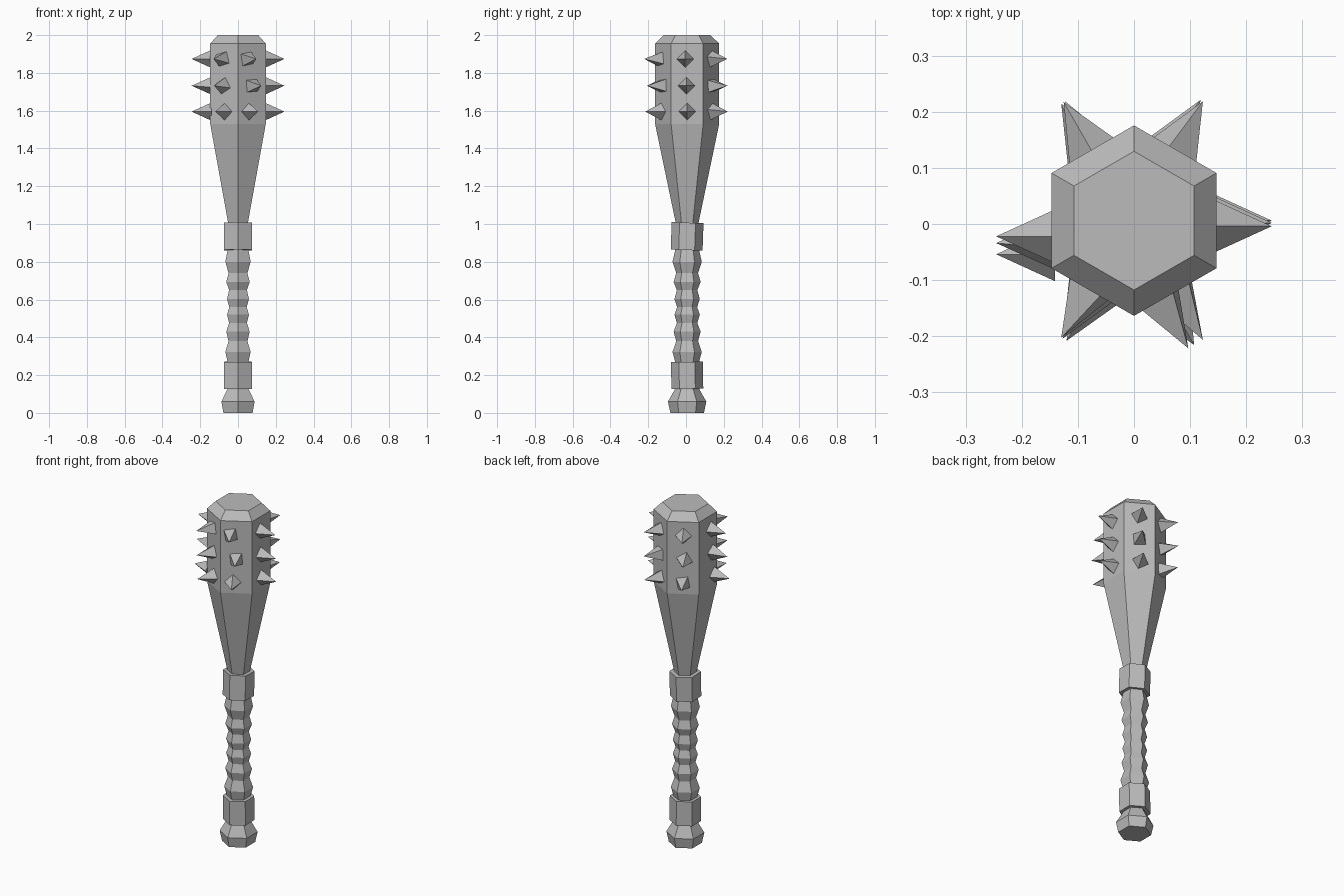
import bpy, bmesh
from math import radians, cos, sin, pi
from mathutils import Matrix, Vector

if "Cube" in bpy.data.objects:
    bpy.data.objects.remove(bpy.data.objects["Cube"])

CENTRE_Y = 0.006
APOTHEM = cos(pi / 6)

grey = bpy.data.materials.new("plain grey")
grey.use_nodes = True
grey.diffuse_color = (0.5, 0.5, 0.5, 1)
grey.node_tree.nodes["Principled BSDF"].inputs["Base Color"].default_value = (0.5, 0.5, 0.5, 1)


def finish(bm, name):
    bmesh.ops.recalc_face_normals(bm, faces=bm.faces)
    mesh = bpy.data.meshes.new(name)
    bm.to_mesh(mesh)
    bm.free()
    mesh.materials.append(grey)
    obj = bpy.data.objects.new(name, mesh)
    bpy.context.collection.objects.link(obj)
    return obj


def hex_lathe(name, profile, tilt=0):
    """Six-sided turned part from (half width, height) pairs, corners on y."""
    bm = bmesh.new()
    mid = Vector((0, 0, (profile[0][1] + profile[-1][1]) / 2))
    turn = Matrix.Rotation(radians(tilt), 3, 'X')
    rings = []
    for half, z in profile:
        r = half / APOTHEM
        pts = [Vector((r * cos(pi / 6 + i * pi / 3), r * sin(pi / 6 + i * pi / 3), z)) for i in range(6)]
        rings.append([bm.verts.new(turn @ (p - mid) + mid) for p in pts])
    for low, high in zip(rings, rings[1:]):
        for i in range(6):
            j = (i + 1) % 6
            bm.faces.new((low[i], low[j], high[j], high[i]))
    bm.faces.new(rings[0][::-1])
    bm.faces.new(rings[-1])
    obj = finish(bm, name)
    obj.location.y = CENTRE_Y
    return obj


# Handle: pommel, two collars and a rippled grip
hex_lathe("pommel", [(0.077, 0), (0.088, 0.06), (0.056, 0.125), (0.056, 0.15)])
hex_lathe("lower_collar", [(0.073, 0.128), (0.073, 0.27)], tilt=1)
hex_lathe("upper_collar", [(0.073, 0.862), (0.073, 1.007)], tilt=-2)
hex_lathe("grip", [(0.055, 0.24), (0.055, 0.27), (0.067, 0.323), (0.05, 0.38),
                   (0.062, 0.43), (0.047, 0.476), (0.058, 0.52), (0.046, 0.56),
                   (0.058, 0.603), (0.047, 0.65), (0.062, 0.693), (0.05, 0.74),
                   (0.067, 0.80), (0.055, 0.862), (0.055, 0.89)])

# Club head: flared shaft, straight block and chamfered top
hex_lathe("club_head", [(0.05, 0.98), (0.053, 1.01), (0.147, 1.53), (0.147, 1.955), (0.107, 2.0)])

# Spikes: for each side, (sideways shift, spin) from the top row down
ROWS = (1.874, 1.732, 1.595)
SIDES = (
    ((-0.010, 45), (-0.004, 45), (0.0, 45)),
    ((0.0, 30), (0.0, 5), (0.005, 30)),
    ((0.003, 45), (0.008, 30), (0.0, 10)),
    ((0.028, 45), (0.04, 35), (0.06, 45)),
    ((-0.008, 15), (-0.005, 30), (0.003, 45)),
    ((-0.030, 10), (0.0, 5), (-0.018, 45)),
)
for side, cells in enumerate(SIDES):
    for row, (shift, spin) in enumerate(cells):
        bm = bmesh.new()
        spin_about = Matrix.Rotation(radians(spin + 45), 4, 'Z')
        bmesh.ops.create_cone(bm, cap_ends=True, segments=4, radius1=0.048, radius2=0,
                              depth=0.105, matrix=spin_about)
        bmesh.ops.remove_doubles(bm, verts=bm.verts, dist=0.0001)
        place = (Matrix.Translation((0, CENTRE_Y, ROWS[row]))
                 @ Matrix.Rotation(side * pi / 3, 4, 'Z')
                 @ Matrix.Translation((0.193, shift, 0))
                 @ Matrix.Rotation(pi / 2, 4, 'Y'))
        bmesh.ops.transform(bm, matrix=place, verts=bm.verts)
        finish(bm, f"spike_side{side + 1}_row{row + 1}")
